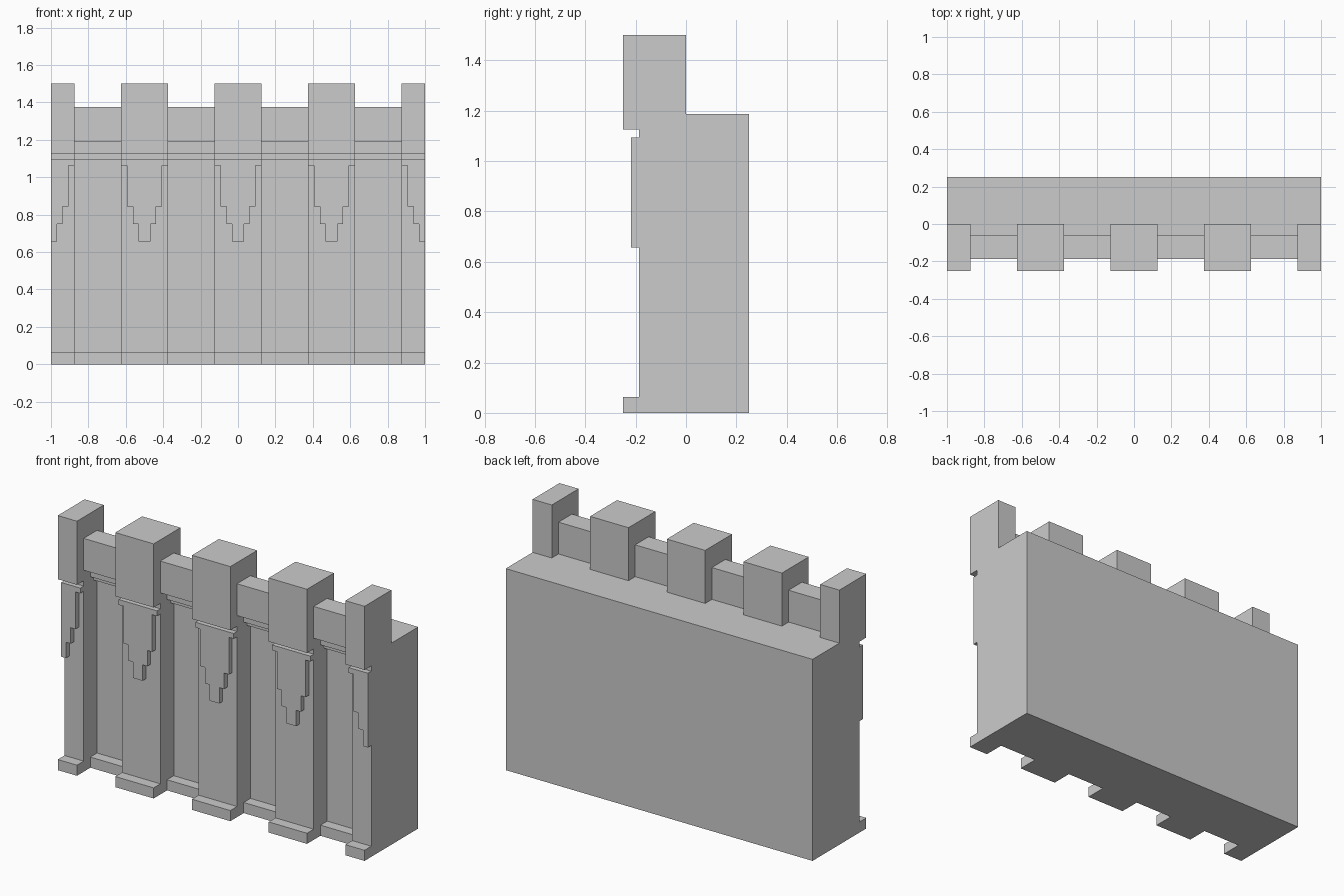
import bpy

if "Cube" in bpy.data.objects:
    bpy.data.objects.remove(bpy.data.objects["Cube"])

U = 1 / 32  # the model sits on a 1/32 grid


def extrude_profile(name, profile, x0, x1):
    """Extrude a (y, z) outline given in grid units from x0 to x1."""
    n = len(profile)
    verts = [(x, y * U, z * U) for x in (x0, x1) for y, z in profile]
    faces = [tuple(range(n))[::-1], tuple(range(n, 2 * n))]
    faces += [(i, (i + 1) % n, n + (i + 1) % n, n + i) for i in range(n)]
    return add_mesh(name, verts, faces)


def extrude_outline(name, outline, y0, y1):
    """Extrude an (x, z) outline from y0 to y1."""
    n = len(outline)
    verts = [(x, y, z) for y in (y0, y1) for x, z in outline]
    faces = [tuple(range(n)), tuple(range(n, 2 * n))[::-1]]
    faces += [(i, n + i, n + (i + 1) % n, (i + 1) % n) for i in range(n)]
    return add_mesh(name, verts, faces)


def add_mesh(name, verts, faces):
    import bmesh
    mesh = bpy.data.meshes.new(name)
    mesh.from_pydata(verts, [], faces)
    bm = bmesh.new()
    bm.from_mesh(mesh)
    bmesh.ops.recalc_face_normals(bm, faces=bm.faces)
    bm.to_mesh(mesh)
    bm.free()
    obj = bpy.data.objects.new(name, mesh)
    bpy.context.collection.objects.link(obj)
    return obj


def clamp(x):
    return max(-1, min(1, x))


# Main wall slab with walkway on top
extrude_profile("wall", [(-2, 0), (8, 0), (8, 38), (-2, 38)], -1, 1)

# Pilaster with plinth, shaft and merlon in one side profile
pilaster = [(-2, 0), (-8, 0), (-8, 2), (-6, 2), (-6, 36), (-8, 36),
            (-8, 48), (0, 48), (0, 38), (-2, 38)]
# Stepped ornament: (half width, top, bottom) of each step
steps = [(4, 35, 34), (3, 34, 27), (2, 27, 24), (1, 24, 21)]

for i in range(5):
    c = -1 + i * 0.5
    extrude_profile("pilaster", pilaster, clamp(c - 0.125), clamp(c + 0.125))
    right = [(clamp(c + w * U), z * U) for w, t, b in steps for z in (t, b)]
    left = [(clamp(c - w * U), z * U) for w, t, b in steps for z in (t, b)]
    if i == 0:
        outline = right + [(-1, 21 * U), (-1, 35 * U)]
    elif i == 4:
        outline = left + [(1, 21 * U), (1, 35 * U)]
    else:
        outline = right + left[::-1]
    extrude_outline("stepped_ornament", outline, -7 * U, -6 * U)

# Recessed bays: base ledge, and crenel parapet on a stepped cornice
ledge = [(-2, 0), (-4, 0), (-4, 2), (-2, 2)]
parapet = [(-2, 35), (-3, 35), (-3, 36), (-4, 36), (-4, 38), (-6, 38),
           (-6, 44), (-2, 44)]
for i in range(4):
    x0 = -0.875 + i * 0.5
    extrude_profile("bay_ledge", ledge, x0, x0 + 0.25)
    extrude_profile("bay_parapet", parapet, x0, x0 + 0.25)
